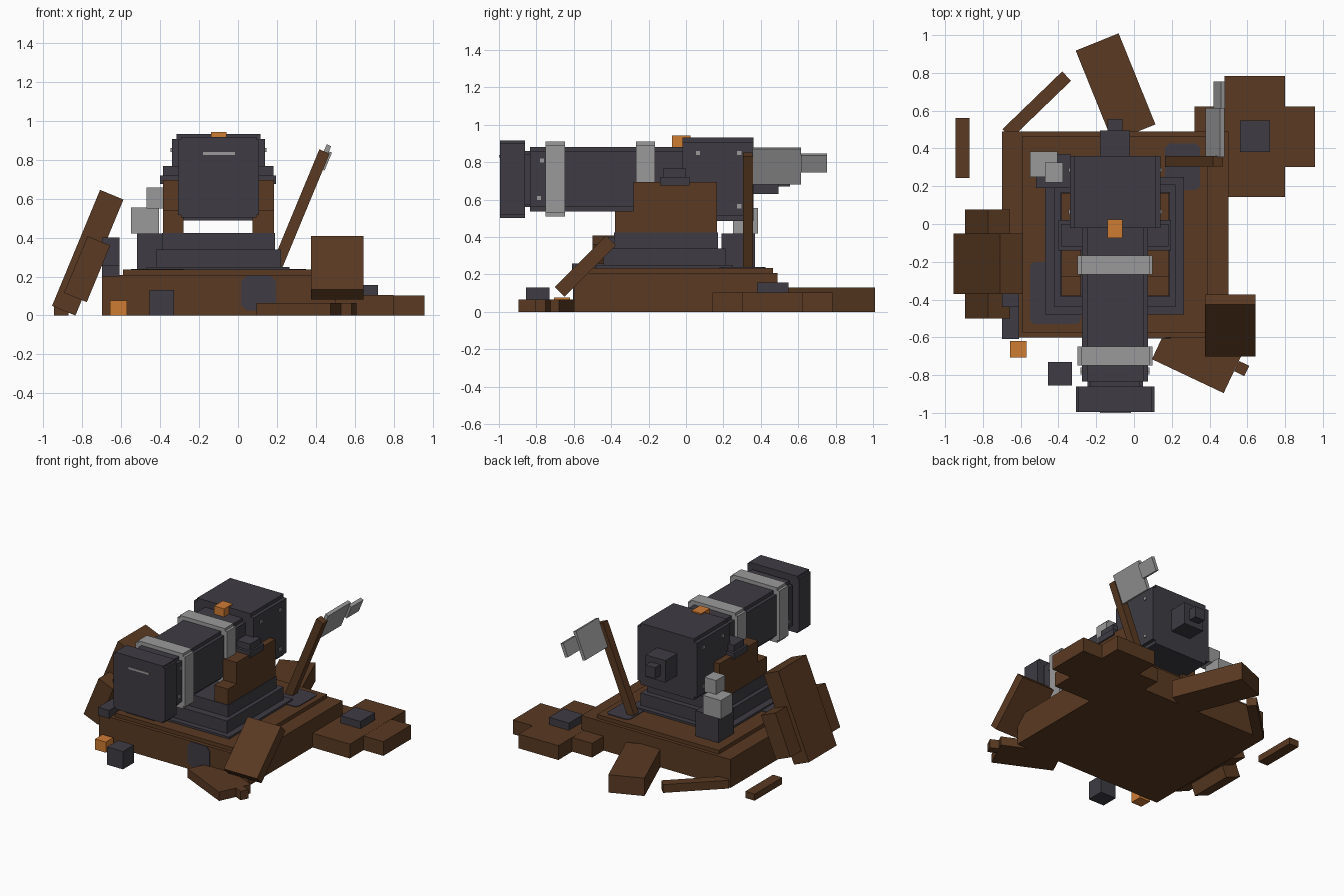
import bpy, bmesh, math
from mathutils import Matrix

cube = bpy.data.objects.get("Cube")
if cube:
    bpy.data.objects.remove(cube, do_unlink=True)


def material(name, hex_code):
    rgb = [int(hex_code[i:i + 2], 16) / 255 for i in (0, 2, 4)]
    lin = [c / 12.92 if c <= 0.04045 else ((c + 0.055) / 1.055) ** 2.4 for c in rgb] + [1]
    m = bpy.data.materials.new(name)
    m.use_nodes = True
    m.diffuse_color = lin
    bsdf = next(n for n in m.node_tree.nodes if n.type == 'BSDF_PRINCIPLED')
    bsdf.inputs["Base Color"].default_value = lin
    bsdf.inputs["Roughness"].default_value = 0.8
    return m


WOOD = material("brown_wood", "5A3A22")
IRON = material("dark_iron", "3E3C44")
STEEL = material("light_steel", "9A9A9A")
ORANGE = material("orange", "CF7C34")


def finish(bm, name, mat):
    bmesh.ops.recalc_face_normals(bm, faces=bm.faces)
    me = bpy.data.meshes.new(name)
    bm.to_mesh(me)
    bm.free()
    me.materials.append(mat)
    ob = bpy.data.objects.new(name, me)
    bpy.context.scene.collection.objects.link(ob)
    return ob


def block(name, mat, centre, size, axis='Z', angle=0):
    """Box from centre and size, turned by degrees about one axis."""
    bm = bmesh.new()
    bmesh.ops.create_cube(bm, size=1, matrix=Matrix.Translation(centre)
                          @ Matrix.Rotation(math.radians(angle), 4, axis)
                          @ Matrix.Diagonal((*size, 1)))
    return finish(bm, name, mat)


def box(name, mat, x, y, z):
    """Upright box from its limits."""
    return block(name, mat, [(a + b) / 2 for a, b in (x, y, z)],
                 [b - a for a, b in (x, y, z)])


def prism(name, mat, pts, offset):
    """Extrude a closed 3D outline by an offset."""
    bm = bmesh.new()
    face = bm.faces.new([bm.verts.new(p) for p in pts])
    new = bmesh.ops.extrude_face_region(bm, geom=[face])["geom"]
    bmesh.ops.translate(bm, vec=offset, verts=[g for g in new if isinstance(g, bmesh.types.BMVert)])
    return finish(bm, name, mat)


AX, AZ = -0.10, 0.71  # barrel axis


def notched(name, mat, w, h, y0, y1, n):
    """Square barrel section with stepped corners, running along y."""
    corner = [(w, h - n), (w - n, h - n), (w - n, h)]
    pts = []
    for sx, sz in ((1, 1), (-1, 1), (-1, -1), (1, -1)):
        c = corner if sx * sz > 0 else corner[::-1]
        pts += [(AX + sx * a, y0, AZ + sz * b) for a, b in c]
    return prism(name, mat, pts, (0, y1 - y0, 0))


# Wooden platform
box("platform_base", WOOD, (-0.70, 0.50), (-0.60, 0.49), (0, 0.207))
box("platform_deck", WOOD, (-0.59, 0.39), (-0.575, 0.465), (0.207, 0.235))

# Stepped iron mount
box("mount_plate", IRON, (-0.47, 0.265), (-0.48, 0.25), (0.235, 0.25))
box("mount_lower_step", IRON, (-0.42, 0.22), (-0.44, 0.21), (0.25, 0.34))
box("mount_upper_step", IRON, (-0.39, 0.19), (-0.385, 0.17), (0.34, 0.425))

# Cradle cheeks
for side, x in (("right", (-0.385, -0.28)), ("left", (0.075, 0.185))):
    box("cradle_foot_" + side, WOOD, x, (-0.38, 0.165), (0.425, 0.54))
    box("cradle_cheek_" + side, WOOD, x, (-0.28, 0.165), (0.54, 0.695))
box("trunnion", IRON, (-0.40, 0.195), (-0.14, 0.02), (0.675, 0.72))
box("trunnion_cap", IRON, (-0.385, 0.182), (-0.12, 0.0), (0.72, 0.767))

# Barrel, front to back
notched("muzzle", IRON, 0.208, 0.207, -0.995, -0.86, 0.014)
notched("muzzle_neck", IRON, 0.147, 0.15, -0.86, -0.83, 0.015)
notched("barrel", IRON, 0.175, 0.173, -0.835, -0.02, 0.025)
for name, y in (("front_band", -0.75), ("rear_band", -0.268)):
    notched(name, STEEL, 0.199, 0.2, y, y + 0.102, 0.018)
notched("breech", IRON, 0.24, 0.223, -0.02, 0.36, 0.025)
box("breech_plug", IRON, (-0.18, -0.02), (0.36, 0.495), (0.63, 0.79))
box("breech_knob", IRON, (-0.14, -0.062), (0.495, 0.555), (0.67, 0.75))
box("fuse_block", ORANGE, (-0.14, -0.06), (-0.075, 0.025), (0.86, 0.942))
box("muzzle_plate", STEEL, (-0.18, -0.015), (-1.0, -0.995), (0.825, 0.84))

# Rivets on both sides
rivets = [(0.175, -0.77, 0.81), (0.175, -0.785, 0.61), (0.24, 0.065, 0.85),
          (0.24, 0.285, 0.85), (0.24, 0.285, 0.565)]
for i, (dx, y, z) in enumerate(rivets):
    for s in (-1, 1):
        block(f"rivet_{i}_{'left' if s > 0 else 'right'}", STEEL,
              (AX + s * dx, y, z), (0.014, 0.022, 0.022))

# Leaning pole with steel head
LEAN = 22.5
block("leaning_pole", WOOD, (0.319, 0.332, 0.54), (0.057, 0.055, 0.655), 'Y', LEAN)
block("pole_blade", STEEL, (0.428, 0.485, 0.78), (0.025, 0.26, 0.205), 'Y', LEAN)
block("pole_blade_tip", STEEL, (0.452, 0.685, 0.795), (0.025, 0.14, 0.1), 'Y', LEAN)

# Iron canister with steel top on the rear corner
box("canister", IRON, (-0.52, -0.335), (0.19, 0.37), (0.235, 0.42))
box("canister_collar", STEEL, (-0.55, -0.405), (0.25, 0.385), (0.42, 0.556))
box("canister_cap", STEEL, (-0.47, -0.375), (0.22, 0.325), (0.55, 0.657))

# Iron scraps on the deck edge
box("edge_scrap_low", IRON, (-0.70, -0.61), (-0.61, -0.35), (0.2, 0.26))
box("edge_scrap_tall", IRON, (-0.70, -0.61), (-0.44, -0.15), (0.2, 0.4))

# Broken panel leaning on the right side
block("leaning_panel", WOOD, (-0.772, -0.21, 0.3225), (0.13, 0.32, 0.645), 'Y', LEAN)
block("leaning_crossbar", WOOD, (-0.775, -0.212, 0.238), (0.126, 0.575, 0.315), 'Y', LEAN)

# Plank propped against the front
block("propped_plank", WOOD, (0.51, -0.5375, 0.245), (0.268, 0.39, 0.074), 'X', 45)

# Fallen timbers around the platform
block("front_timber", WOOD, (0.336, -0.697, 0.0325), (0.42, 0.24, 0.065), 'Z', -25.3)
block("front_timber_stub", WOOD, (0.57, -0.765, 0.0325), (0.06, 0.06, 0.065), 'Z', -25.3)
block("rear_timber", WOOD, (-0.0975, 0.7225, 0.065), (0.245, 0.52, 0.13), 'Z', 22)
block("rear_beam", WOOD, (-0.515, 0.63, 0.03), (0.44, 0.068, 0.06), 'Z', 44)
box("side_offcut", WOOD, (-0.945, -0.87), (0.243, 0.56), (0, 0.048))

# Cross-shaped wreck with an iron plate
box("wreck_long", WOOD, (0.48, 0.80), (0.143, 0.783), (0, 0.104))
box("wreck_cross", WOOD, (0.32, 0.958), (0.303, 0.623), (0, 0.103))
box("wreck_plate", IRON, (0.56, 0.72), (0.38, 0.547), (0.104, 0.157))

# Loose cubes on the ground
box("orange_cube", ORANGE, (-0.657, -0.57), (-0.707, -0.62), (0, 0.077))
box("iron_cube", IRON, (-0.455, -0.328), (-0.855, -0.73), (0, 0.13))


# Scorch patches: clipped-corner plates
def outline(u, v, c):
    return [(u[0] + c, v[0]), (u[1] - c, v[0]), (u[1], v[0] + c), (u[1], v[1] - c),
            (u[1] - c, v[1]), (u[0] + c, v[1]), (u[0], v[1] - c), (u[0], v[0] + c)]


prism("scorch_front", IRON, [(a, -0.6, b) for a, b in outline((0.015, 0.195), (0.025, 0.205), 0.03)],
      (0, -0.005, 0))
for name, u, v in (("scorch_deck_front", (-0.55, -0.28), (-0.53, -0.2)),
                   ("scorch_deck_rear", (0.165, 0.35), (0.18, 0.425))):
    prism(name, IRON, [(a, b, 0.235) for a, b in outline(u, v, 0.02)], (0, 0, 0.005))
